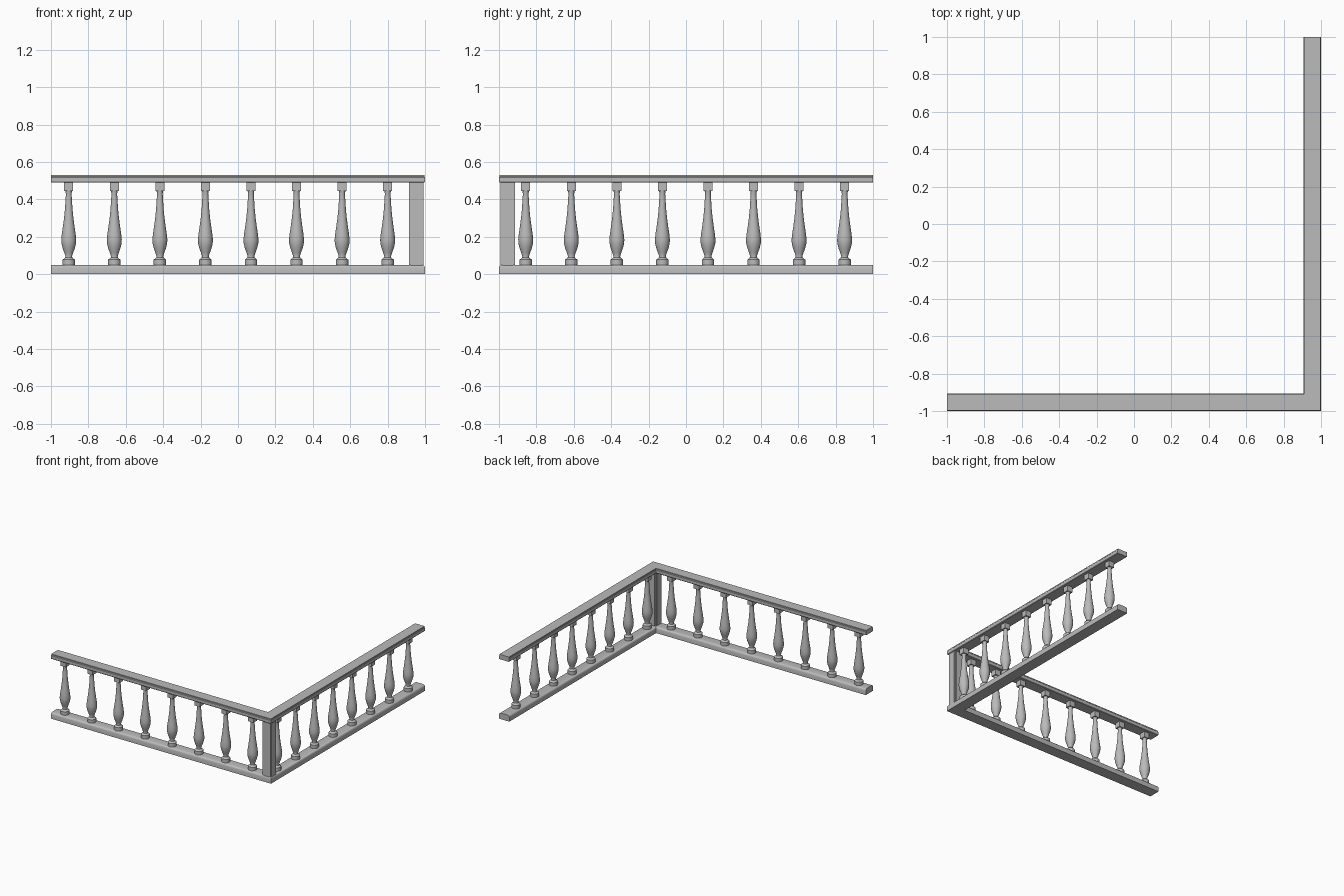
import bpy, bmesh, math

cube = bpy.data.objects.get("Cube")
if cube:
    bpy.data.objects.remove(cube)

stone = bpy.data.materials.new("grey stone")
stone.use_nodes = True
stone.diffuse_color = (0.5, 0.495, 0.5, 1)
stone.node_tree.nodes["Principled BSDF"].inputs["Base Color"].default_value = stone.diffuse_color

MID = 0.953   # distance of both wings' centre lines from the middle


def finish(name, bm, smooth=True):
    bmesh.ops.recalc_face_normals(bm, faces=bm.faces[:])
    mesh = bpy.data.meshes.new(name)
    bm.to_mesh(mesh)
    bm.free()
    mesh.materials.append(stone)
    obj = bpy.data.objects.new(name, mesh)
    bpy.context.collection.objects.link(obj)
    if smooth:
        bpy.ops.object.select_all(action="DESELECT")
        obj.select_set(True)
        bpy.context.view_layer.objects.active = obj
        bpy.ops.object.shade_smooth_by_angle(angle=math.radians(35))
    return obj


def rail(name, half_profile):
    """Sweep a mirrored section along the L with a mitred corner."""
    section = half_profile + [(-w, z) for w, z in reversed(half_profile)]
    bm = bmesh.new()
    rings = [[bm.verts.new(p) for p in ring] for ring in (
        [(-1, -MID - w, z) for w, z in section],
        [(MID + w, -MID - w, z) for w, z in section],
        [(MID + w, 1, z) for w, z in section])]
    n = len(section)
    for a, b in zip(rings, rings[1:]):
        for i in range(n):
            j = (i + 1) % n
            bm.faces.new((a[i], a[j], b[j], b[i]))
    bm.faces.new(rings[0])
    bm.faces.new(rings[-1])
    return finish(name, bm)


def add_box(bm, x, y, z0, z1, half):
    box = bmesh.ops.create_cube(bm, size=1)["verts"]
    bmesh.ops.scale(bm, vec=(2 * half, 2 * half, z1 - z0), verts=box)
    bmesh.ops.translate(bm, vec=(x, y, (z0 + z1) / 2), verts=box)


# Rails: rounded plinth below, stepped handrail above
rail("bottom_rail", [(0.047, 0), (0.047, 0.034), (0.044, 0.043), (0.038, 0.048), (0.03, 0.05)])
rail("top_rail", [(0.043, 0.49), (0.046, 0.494), (0.046, 0.518), (0.043, 0.522), (0.043, 0.53)])

# Corner post: square core with a slimmer plate standing out on each face
bm = bmesh.new()
add_box(bm, MID, -MID, 0.045, 0.495, 0.036)
for side in (-1, 1):
    for dx, dy in ((side, 0), (0, side)):
        add_box(bm, MID + dx * 0.012, -MID + dy * 0.012, 0.045, 0.495, 0.028)
finish("corner_post", bm, False)

# Baluster: turned body with a square cap block
TURNING = [(0, 0.045), (0.033, 0.045), (0.033, 0.078), (0.026, 0.083), (0.019, 0.09),
           (0.018, 0.097), (0.024, 0.115), (0.033, 0.14), (0.039, 0.165), (0.04, 0.185),
           (0.037, 0.215), (0.031, 0.255), (0.025, 0.3), (0.02, 0.35), (0.017, 0.4),
           (0.015, 0.43), (0.018, 0.447), (0, 0.447)]
bm = bmesh.new()
verts = [bm.verts.new((r, 0, z)) for r, z in TURNING]
edges = [bm.edges.new(pair) for pair in zip(verts, verts[1:])]
bmesh.ops.spin(bm, geom=verts + edges, cent=(0, 0, 0), axis=(0, 0, 1),
               angle=math.tau, steps=20)
bmesh.ops.remove_doubles(bm, verts=bm.verts[:], dist=0.0002)
add_box(bm, 0, 0, 0.445, 0.495, 0.024)
baluster = finish("front_baluster_1", bm)

# Eight balusters in each wing, sharing one mesh
STEP = 0.2436
for i in range(8):
    for wing, place in (("front", (-0.905 + i * STEP, -MID, 0)),
                        ("side", (MID, -0.857 + i * STEP, 0))):
        obj = baluster
        if wing != "front" or i:
            obj = bpy.data.objects.new(f"{wing}_baluster_{i + 1}", baluster.data)
            bpy.context.collection.objects.link(obj)
        obj.location = place
